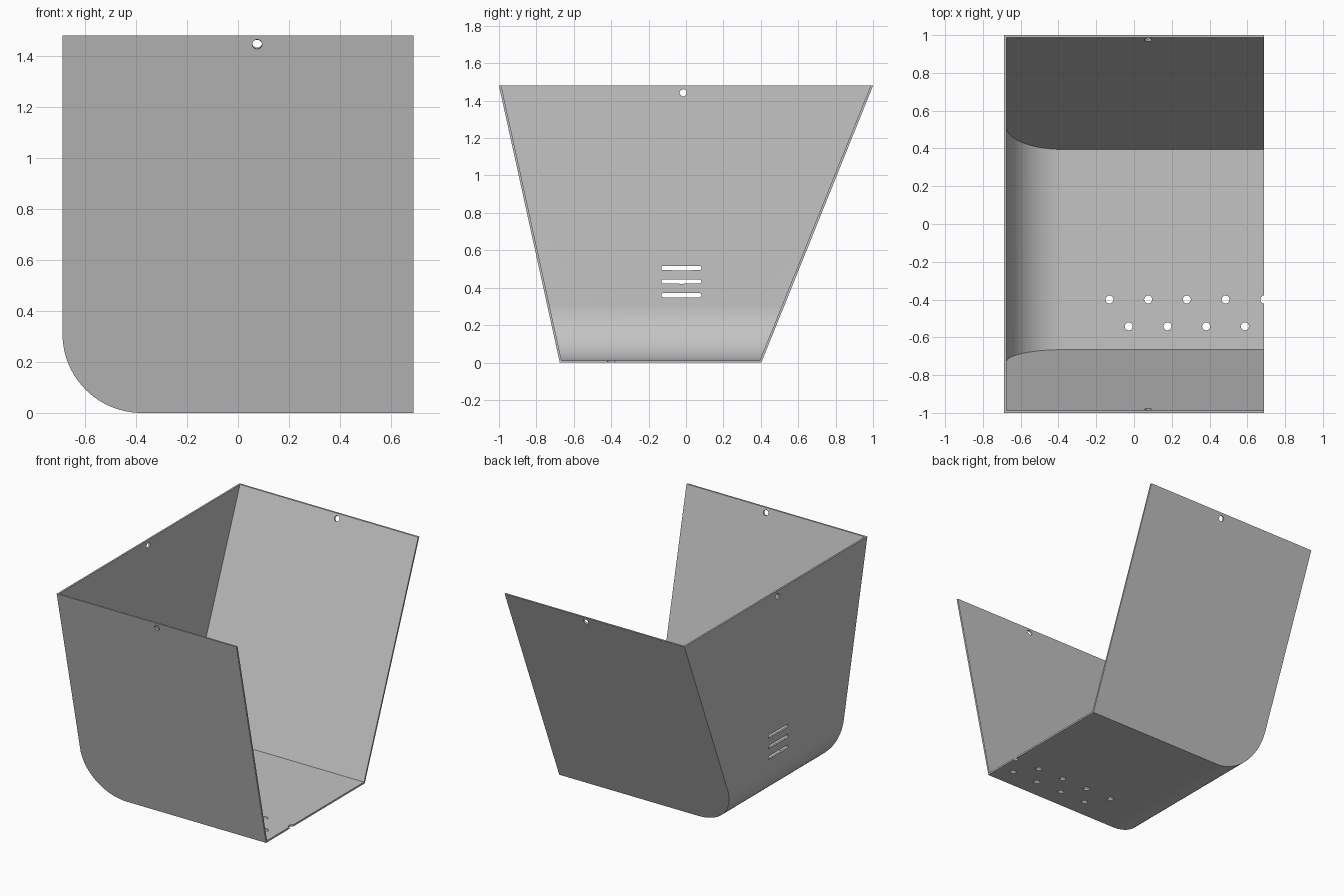
import bpy, bmesh, math
from mathutils import Vector, Matrix

cube = bpy.data.objects.get("Cube")
if cube:
    bpy.data.objects.remove(cube, do_unlink=True)

HALF_W, H, R, T = 0.688, 1.48, 0.31, 0.012
FRONT_LOW, BACK_LOW = -0.675, 0.403
FRONT_SLOPE = (-1 - FRONT_LOW) / H
BACK_SLOPE = (1 - BACK_LOW) / H

grey = bpy.data.materials.new("light grey sheet")
grey.use_nodes = True
COLOUR = (0.55, 0.55, 0.55, 1)
grey.diffuse_color = COLOUR
grey.node_tree.nodes["Principled BSDF"].inputs["Base Color"].default_value = COLOUR


def make_object(name, bm):
    bmesh.ops.recalc_face_normals(bm, faces=bm.faces)
    mesh = bpy.data.meshes.new(name)
    bm.to_mesh(mesh)
    bm.free()
    mesh.materials.append(grey)
    obj = bpy.data.objects.new(name, mesh)
    bpy.context.collection.objects.link(obj)
    return obj


def tapered_block(name, inset, extra):
    """Round-cornered side profile stretched between the two sloping walls."""
    left, low, r = -HALF_W + inset, inset, R - inset
    right, top = HALF_W + extra, H + extra
    outline = [(right, low), (right, top), (left, top)]
    for i in range(33):
        a = math.pi + math.pi / 2 * i / 32
        outline.append((left + r + r * math.cos(a), low + r + r * math.sin(a)))
    front_in = inset * math.hypot(1, FRONT_SLOPE)
    back_in = inset * math.hypot(1, BACK_SLOPE)
    bm = bmesh.new()
    front = [bm.verts.new((x, FRONT_LOW + FRONT_SLOPE * z + front_in, z)) for x, z in outline]
    back = [bm.verts.new((x, BACK_LOW + BACK_SLOPE * z - back_in, z)) for x, z in outline]
    bm.faces.new(front)
    bm.faces.new(back)
    n = len(outline)
    for i in range(n):
        j = (i + 1) % n
        bm.faces.new((front[i], front[j], back[j], back[i]))
    return make_object(name, bm)


def punch(bm, centre, axis, radius, stretch=0.0):
    """Cylinder along axis; stretch pulls it into a slot along y."""
    turn = Vector(axis).to_track_quat('Z', 'Y').to_matrix().to_4x4()
    made = bmesh.ops.create_cone(bm, cap_ends=True, segments=24, radius1=radius,
                                 radius2=radius, depth=0.1,
                                 matrix=Matrix.Translation(centre) @ turn)
    if stretch:
        for v in made["verts"]:
            off = v.co.y - centre[1]
            if abs(off) > 1e-5:
                v.co.y += math.copysign(stretch, off)


def cut(target, cutter):
    mod = target.modifiers.new("cut", 'BOOLEAN')
    mod.operation, mod.solver, mod.object = 'DIFFERENCE', 'EXACT', cutter
    bpy.ops.object.select_all(action='DESELECT')
    bpy.context.view_layer.objects.active = target
    target.select_set(True)
    bpy.ops.object.modifier_apply(modifier=mod.name)
    bpy.data.objects.remove(cutter, do_unlink=True)


# Thin shell, open at the top and on one side
shell = tapered_block("open_shell", 0, 0)
cut(shell, tapered_block("hollow_cutter", T, 0.2))

holes = bmesh.new()
# Two staggered rows of drain holes in the floor
for i in range(5):
    punch(holes, (-0.13 + 0.205 * i, -0.4, 0), (0, 0, 1), 0.021)
for i in range(4):
    punch(holes, (-0.028 + 0.205 * i, -0.542, 0), (0, 0, 1), 0.021)
# Vent slots and hanging hole in the side wall
for z in (0.36, 0.433, 0.505):
    punch(holes, (-HALF_W, -0.025, z), (1, 0, 0), 0.012, 0.095)
punch(holes, (-HALF_W, -0.015, 1.442), (1, 0, 0), 0.019)
# Hanging holes square to the sloping front and back walls
for low, slope in ((FRONT_LOW, FRONT_SLOPE), (BACK_LOW, BACK_SLOPE)):
    punch(holes, (0.075, low + slope * 1.445, 1.445), (0, 1, -slope), 0.019)
cut(shell, make_object("hole_cutter", holes))

bpy.ops.object.shade_smooth_by_angle(angle=math.radians(30))
